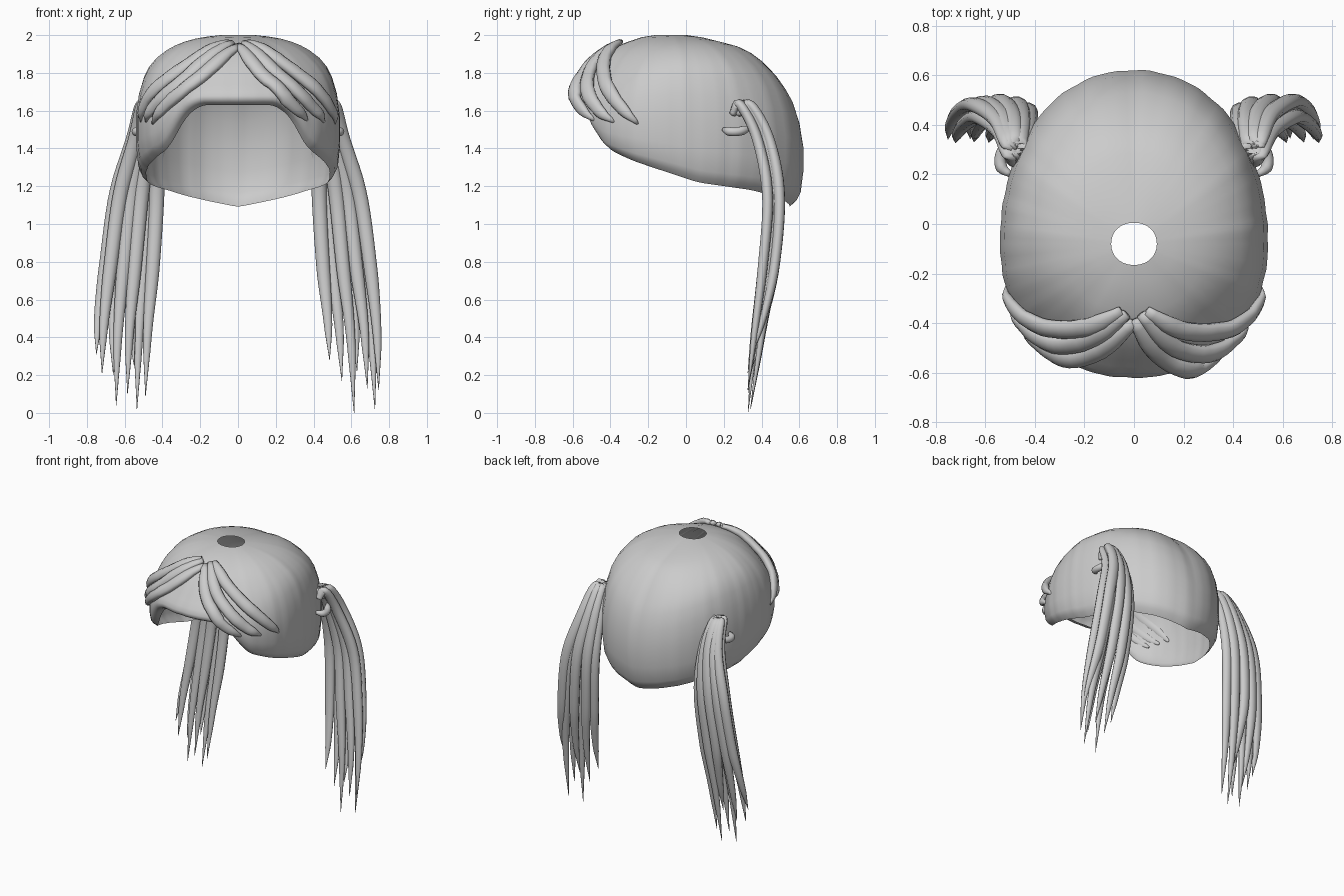
import bpy, bmesh, math
from mathutils import Vector
from mathutils.bvhtree import BVHTree

if "Cube" in bpy.data.objects:
    bpy.data.objects.remove(bpy.data.objects["Cube"])


def interp(pts, x):
    for a, b in zip(pts, pts[1:]):
        if x <= b[0]:
            f = (x - a[0]) / (b[0] - a[0])
            return a[1] + (b[1] - a[1]) * f
    return pts[-1][1]


def finish(bm, name):
    bmesh.ops.recalc_face_normals(bm, faces=bm.faces)
    me = bpy.data.meshes.new(name)
    bm.to_mesh(me)
    for p in me.polygons:
        p.use_smooth = True
    ob = bpy.data.objects.new(name, me)
    bpy.context.collection.objects.link(ob)
    return ob


def spline(pts, n):
    # Catmull-Rom samples through the points
    p = [Vector(q) for q in pts]
    p = [2 * p[0] - p[1]] + p + [2 * p[-1] - p[-2]]
    out = []
    for i in range(n):
        s = i / (n - 1) * (len(p) - 3)
        k = min(int(s), len(p) - 4)
        t = s - k
        a, b, c, d = p[k:k + 4]
        out.append(0.5 * (2 * b + (c - a) * t + (2 * a - 5 * b + 4 * c - d) * t * t
                          + (3 * b - a - 3 * c + d) * t ** 3))
    return out


def sweep(bm, path, normals, radius, flat, sides=10):
    # tapered lock with an elliptical section, flat across its normal
    rings = []
    n = len(path)
    for i, c in enumerate(path):
        tan = (path[min(i + 1, n - 1)] - path[max(i - 1, 0)]).normalized()
        side = tan.cross(normals[i]).normalized()
        up = side.cross(tan)
        r = interp(radius, i / (n - 1))
        rings.append([bm.verts.new(c + side * r * math.cos(a) + up * r * flat * math.sin(a))
                      for a in (2 * math.pi * j / sides for j in range(sides))])
    for r0, r1 in zip(rings, rings[1:]):
        for j in range(sides):
            k = (j + 1) % sides
            bm.faces.new((r0[j], r0[k], r1[k], r1[j]))
    bm.faces.new(rings[0])
    bm.faces.new(rings[-1])


# Scalp shell: rim height by angle from the front, and three vertical profiles
RIM = [(0, 1.63), (23, 1.63), (33, 1.575), (43, 1.45), (49, 1.395), (66, 1.335),
       (107, 1.22), (139, 1.18), (180, 1.09)]
RADII = [.17, .3, .42, .52, .61, .7, .8, .87, .92, .97, 1, 1, .98, .95, .9]
H_BACK = [0, .015, .045, .075, .11, .165, .25, .33, .40, .52, .66, .8, .92, .965, 1]
H_SIDE = [0, .01, .025, .045, .07, .105, .16, .22, .29, .41, .58, .78, .92, .965, 1]
H_FRONT = [0, .03, .09, .15, .225, .33, .48, .61, .70, .79, .87, .92, .96, .985, 1]
SIDE_MIX = [(0, 0), (25, 0), (70, 1), (125, 1), (180, 0)]
SEG, CY, EXP = 128, -0.08, 2.12

bm = bmesh.new()
rows = []
for r, hb, hs, hf in zip(RADII, H_BACK, H_SIDE, H_FRONT):
    row = []
    back = .50 + .20 * min(1, (r - .17) / .35)
    front = .50 + .04 * min(1, (r - .17) / .35)
    for i in range(SEG):
        th = 2 * math.pi * i / SEG
        s, c = math.sin(th), -math.cos(th)
        size = ((abs(s) / .54) ** EXP + (abs(c) / (back if c > 0 else front)) ** EXP) ** (-1 / EXP)
        deg = math.degrees(min(th, 2 * math.pi - th))
        rim = sum(interp(RIM, min(180, abs(deg + d))) for d in (-3, 0, 3)) / 3
        w = min(1, max(0, (rim - 1.25) / .38))
        ws = interp(SIDE_MIX, deg)
        base = hb + (hs - hb) * ws
        h = base + (hf - base) * w
        flute = 1 + .002 * r * (math.sin(23 * th) + math.sin(37 * th + 1))
        rad = size * r * flute
        row.append(bm.verts.new((s * rad, CY + c * rad, 2 - (2 - rim) * h)))
    rows.append(row)
for a, b in zip(rows, rows[1:]):
    for i in range(SEG):
        j = (i + 1) % SEG
        bm.faces.new((a[i], a[j], b[j], b[i]))
bm.normal_update()
tree = BVHTree.FromBMesh(bm)
finish(bm, "hair_cap")

# Fringe: swept locks that hug the cap
RIGHT = [
    [(.05, -.35, 1.96), (.2, -.43, 1.88), (.36, -.43, 1.76), (.47, -.36, 1.64), (.54, -.26, 1.53)],
    [(.03, -.36, 1.95), (.16, -.49, 1.83), (.29, -.52, 1.72), (.40, -.48, 1.62), (.47, -.39, 1.54)],
    [(.0, -.38, 1.93), (.1, -.52, 1.81), (.2, -.57, 1.71), (.29, -.57, 1.63), (.38, -.50, 1.55)],
]
LEFT = [
    [(-.05, -.35, 1.96), (-.2, -.42, 1.89), (-.36, -.42, 1.78), (-.48, -.34, 1.66), (-.54, -.26, 1.54)],
    [(-.03, -.36, 1.95), (-.18, -.46, 1.85), (-.32, -.49, 1.74), (-.44, -.42, 1.63), (-.51, -.33, 1.54)],
    [(-.0, -.39, 1.93), (-.15, -.51, 1.81), (-.27, -.54, 1.72), (-.39, -.49, 1.63), (-.47, -.40, 1.53)],
]
for name, locks in (("fringe_right", RIGHT), ("fringe_left", LEFT)):
    bm = bmesh.new()
    for pts in locks:
        path, normals = [], []
        samples = spline(pts, 24)
        for i, q in enumerate(samples):
            co, no, _, _ = tree.find_nearest(q)
            if no.dot(co - Vector((0, 0, 1.5))) < 0:
                no = -no
            lift = interp([(0, .015), (.5, .026), (.9, .014), (1, -.005)], i / 23)
            path.append(co + no * lift)
            normals.append(no)
        sweep(bm, path, normals, [(0, .022), (.15, .04), (.6, .042), (.85, .032), (1, .008)], .7)
    finish(bm, name)

# Pigtails: (spread across, depth, tip x, tip z) for every lock
TAILS = {
    1: [(0, 0, .485, .28), (.2, .7, .55, .17), (.42, -.7, .615, .0), (.55, 1, .63, .22),
        (.7, -.5, .685, .13), (.85, .6, .725, .02), (1, -.8, .745, .12), (.95, 1, .74, .3)],
    -1: [(0, 0, .49, .09), (.2, .7, .535, .02), (.38, -.7, .585, .10), (.5, 1, .55, .25),
         (.62, -.5, .645, .04), (.78, .8, .66, .2), (.9, -.8, .72, .21), (1, .6, .75, .31)],
}
for sx, label in ((1, "right"), (-1, "left")):
    bm = bmesh.new()
    for u, v, tx, tz in TAILS[sx]:
        pts = [(.45 + .04 * u, .26 + .02 * v, 1.58),
               (.45 + .06 * u, .31 + .03 * v, 1.63),
               (.43 + .125 * u, .405 + .035 * v, 1.45),
               (.43 + .215 * u, .46 + .035 * v, 1.15),
               (.45 + .25 * u, .435 + .035 * v, .78),
               (tx * .6 + .4 * (.46 + .26 * u), .385 + .025 * v, .4 + tz * .35),
               (tx, .335 + .01 * v, tz)]
        path = spline([(sx * x, y, z) for x, y, z in pts], 36)
        sweep(bm, path, [Vector((0, 1, .3))] * 36,
              [(0, .022), (.2, .036), (.45, .041), (.7, .035), (.88, .02), (1, .001)], .75)
    finish(bm, "pigtail_" + label)

    # Small lock wrapped around the pigtail root
    bm = bmesh.new()
    pts = [(.50, .20, 1.50), (.535, .23, 1.49), (.535, .28, 1.49), (.50, .34, 1.51)]
    path = spline([(sx * x, y, z) for x, y, z in pts], 14)
    sweep(bm, path, [Vector((0, 0, 1))] * 14, [(0, .012), (.3, .024), (.8, .024), (1, .012)], 1)
    finish(bm, "tie_" + label)
